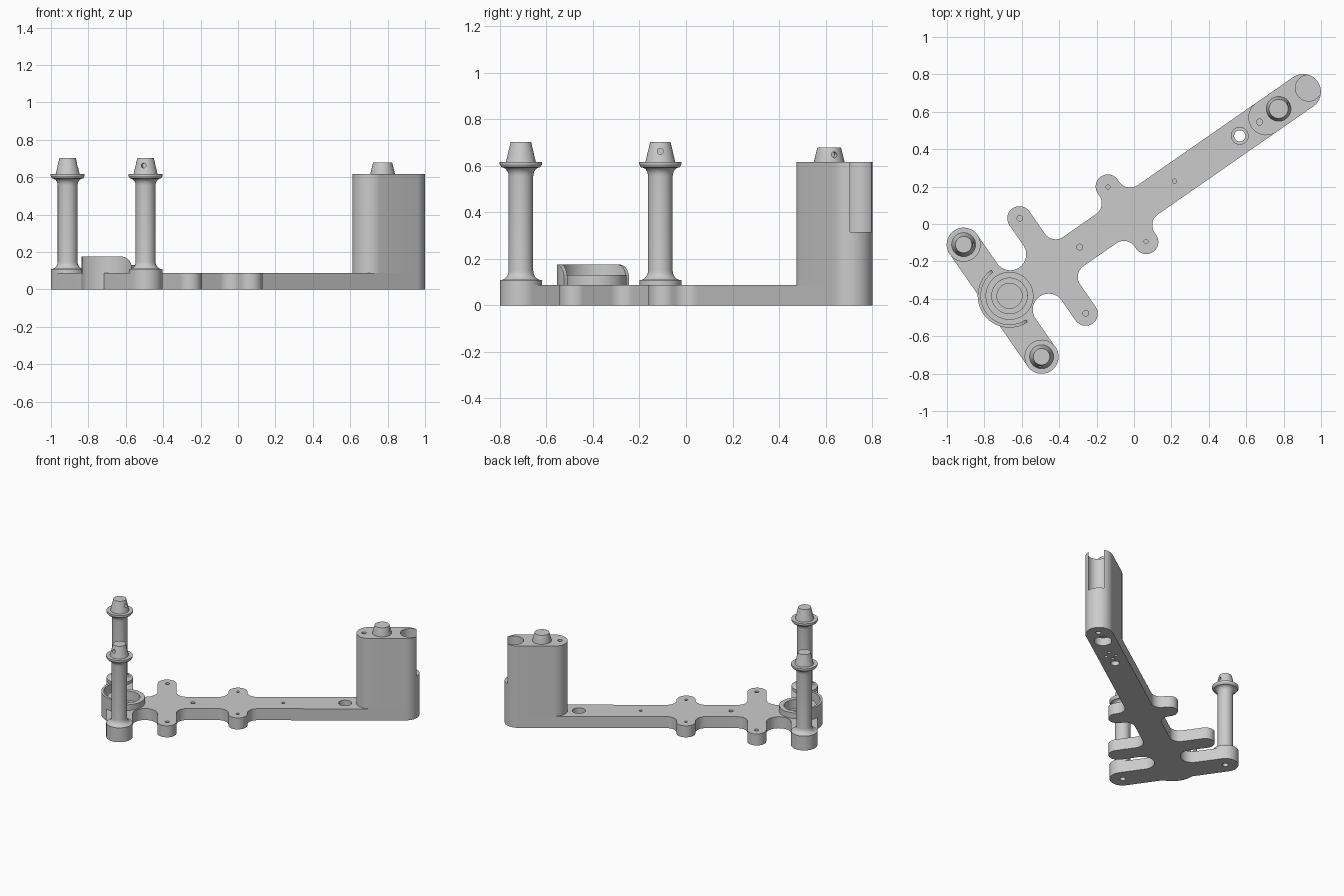
import bpy, bmesh
from math import sin, cos, pi, sqrt, radians
from mathutils import Matrix, Vector

if "Cube" in bpy.data.objects:
    bpy.data.objects.remove(bpy.data.objects["Cube"])

# The part is built along its own long axis, then turned into place
FRAME = Matrix.Translation((-0.7025, -0.41, 0)) @ Matrix.Rotation(radians(34.8), 4, 'Z')
PLATE_TOP, TOWER_TOP = 0.087, 0.617
CUP_U, CUP_R = 0.045, 0.17

grey = bpy.data.materials.new("plain_grey")
grey.use_nodes = True
grey.diffuse_color = (0.6, 0.6, 0.6, 1)
grey.node_tree.nodes["Principled BSDF"].inputs["Base Color"].default_value = (0.6, 0.6, 0.6, 1)


def lathe(bm, profile, u=0, v=0, z=0, turn=None, segs=48):
    """Revolve a closed (radius, height) profile about an upright or turned axis."""
    place = Matrix.Translation((u, v, z)) @ (turn or Matrix())
    rings = []
    for r, h in profile:
        if r == 0:
            rings.append([bm.verts.new(place @ Vector((0, 0, h)))] * segs)
        else:
            rings.append([bm.verts.new(place @ Vector((r * cos(2 * pi * i / segs),
                          r * sin(2 * pi * i / segs), h))) for i in range(segs)])
    for a, b in zip(rings, rings[1:]):
        for i in range(segs):
            j = (i + 1) % segs
            quad = list(dict.fromkeys([a[i], a[j], b[j], b[i]]))
            if len(quad) > 2:
                bm.faces.new(quad)


def drill(bm, u, v, r, z0, z1, segs=32, turn=None, z=0):
    lathe(bm, [(0, z0), (r, z0), (r, z1), (0, z1)], u, v, z, turn, segs)


def rounded(corners, steps=12):
    """Round right-angled corners given as (u, v, radius)."""
    out = []
    for i, (u, v, r) in enumerate(corners):
        p = Vector((u, v))
        before = Vector(corners[i - 1][:2]) - p
        after = Vector(corners[(i + 1) % len(corners)][:2]) - p
        d1, d2 = before.normalized(), after.normalized()
        for k in range(steps + 1 if r else 1):
            t = pi / 2 * k / steps
            q = p + r * (d1 * (1 - sin(t)) + d2 * (1 - cos(t)))
            if not out or (q - out[-1]).length > 1e-4:
                out.append(q)
    if (out[0] - out[-1]).length < 1e-4:
        out.pop()
    return out


def prism(bm, outline, z0, z1):
    low = [bm.verts.new((p.x, p.y, z0)) for p in outline]
    high = [bm.verts.new((p.x, p.y, z1)) for p in outline]
    bm.faces.new(low)
    bm.faces.new(high)
    for i in range(len(low)):
        bm.faces.new((low[i - 1], low[i], high[i], high[i - 1]))


def to_object(name, bm):
    bmesh.ops.recalc_face_normals(bm, faces=bm.faces)
    bm.transform(FRAME)
    mesh = bpy.data.meshes.new(name)
    bm.to_mesh(mesh)
    bm.free()
    ob = bpy.data.objects.new(name, mesh)
    bpy.context.collection.objects.link(ob)
    return ob


def finish(name, bm, cuts=None):
    """Make the object, subtract the cutters and shade it."""
    ob = to_object(name, bm)
    if cuts:
        cutter = to_object(name + "_cutter", cuts)
        cutter.hide_render = True
        mod = ob.modifiers.new("cut", 'BOOLEAN')
        mod.operation, mod.solver, mod.object = 'DIFFERENCE', 'EXACT', cutter
        graph = bpy.context.evaluated_depsgraph_get()
        mesh = bpy.data.meshes.new_from_object(ob.evaluated_get(graph))
        ob.modifiers.clear()
        ob.data = mesh
        bpy.data.objects.remove(cutter)
    ob.data.materials.clear()
    ob.data.materials.append(grey)
    bpy.ops.object.select_all(action='DESELECT')
    ob.select_set(True)
    bpy.context.view_layer.objects.active = ob
    bpy.ops.object.shade_smooth_by_angle(angle=radians(30))
    return ob


# Base plate: one side of the outline, mirrored, with the cup bulge at the near end
half = [(-0.09, 0.455, 0.09), (0.09, 0.455, 0.09),
        (0.09, 0.095, 0.084), (0.26, 0.095, 0.084),
        (0.26, 0.375, 0.065), (0.39, 0.375, 0.065), (0.39, 0.095, 0.07),
        (0.745, 0.095, 0.07), (0.745, 0.245, 0.065), (0.875, 0.245, 0.065),
        (0.875, 0.095, 0.07), (2.052, 0.095, 0.095)]
bulge = []
for k in range(17):
    a = pi + 0.653 - 2 * 0.653 * k / 16
    bulge.append((CUP_U + CUP_R * cos(a), CUP_R * sin(a), 0))
outline = rounded(half + [(u, -v, r) for u, v, r in reversed(half)] + bulge)
bm = bmesh.new()
prism(bm, outline, 0, PLATE_TOP)

cuts = bmesh.new()
for side in (-1, 1):
    drill(cuts, 0.327, side * 0.309, 0.015, 0.03, 0.1)
    drill(cuts, 0.81, side * 0.178, 0.011, 0.03, 0.1)
    drill(cuts, 0, side * 0.365, 0.02, -0.01, 0.05)
    drill(cuts, 1.65, side * 0.035, 0.012, -0.01, 0.04)
for u, r in ((0.502, 0.016), (1.12, 0.011)):
    drill(cuts, u, 0, r, 0.03, 0.1)
for u, r in ((1.61, 0.012), (1.70, 0.012), (1.86, 0.06), (1.98, 0.018)):
    drill(cuts, u, 0, r, -0.01, 0.06)
lathe(cuts, [(0, -0.01), (0.03, -0.01), (0.03, 0.03), (0.045, 0.03), (0.045, 0.1), (0, 0.1)], 1.544)
lathe(cuts, [(0, 0.04), (0.067, 0.04), (0.067, 0.06), (0.095, 0.06), (0.095, 0.1), (0, 0.1)], CUP_U)
finish("base_plate", bm, cuts)

# Raised ring inside the cup
bm = bmesh.new()
lathe(bm, [(0.095, 0.07), (0.128, 0.07), (0.128, 0.13), (0.095, 0.13), (0.095, 0.07)], CUP_U, segs=64)
bmesh.ops.remove_doubles(bm, verts=bm.verts, dist=1e-5)
finish("cup_ring", bm)

# Half-round cup wall, its top easing down at both ends
bm = bmesh.new()
sections, steps, ease = [], 64, 0.06
for k in range(steps + 1):
    t = k / steps
    a = pi / 2 + pi * (t * t * (3 - 2 * t))
    s = min(ease, CUP_R * min(a - pi / 2, 3 * pi / 2 - a))
    top = 0.175 - ease + sqrt(max(0, ease ** 2 - (ease - s) ** 2))
    sections.append([bm.verts.new((CUP_U + r * cos(a), r * sin(a), z)) for r, z in
                     ((CUP_R, 0.08), (CUP_R, top), (0.153, top), (0.153, 0.08))])
for a, b in zip(sections, sections[1:]):
    for i in range(4):
        bm.faces.new((a[i - 1], a[i], b[i], b[i - 1]))
bm.faces.new(sections[0])
bm.faces.new(sections[-1])
finish("cup_wall", bm)


def side_turn(u, v):
    return Vector((u, v, 0)).to_track_quat('Z', 'Y').to_matrix().to_4x4()


# Two posts with swept feet, flared collars and tapered tips
post = [(0, 0.08), (0.09, 0.08), (0.09, 0.108)]
post += [(0.09 - 0.037 * sin(pi / 2 * k / 6), 0.108 + 0.04 * (1 - cos(pi / 2 * k / 6))) for k in range(1, 7)]
post += [(0.053 + 0.03 * (1 - cos(pi / 2 * k / 6)), 0.555 + 0.038 * sin(pi / 2 * k / 6)) for k in range(7)]
post += [(0.091, 0.606), (0.091, TOWER_TOP), (0.064, TOWER_TOP), (0.044, 0.702), (0, 0.702)]
for name, side, way in (("front_post", -1, (-0.73, -0.7)), ("back_post", 1, (0.82, -0.57))):
    bm, cuts = bmesh.new(), bmesh.new()
    lathe(bm, post, 0, side * 0.365)
    drill(cuts, 0, side * 0.365, 0.013, 0.025, 0.1, 20, side_turn(*way), 0.662)
    finish(name, bm, cuts)

# Tower with a round groove down its outer end
bm, cuts = bmesh.new(), bmesh.new()
prism(bm, rounded([(1.621, -0.095, 0.095), (2.052, -0.095, 0.095),
                   (2.052, 0.095, 0.095), (1.621, 0.095, 0.095)]), PLATE_TOP, TOWER_TOP)
drill(cuts, 1.992, 0, 0.07, 0.315, 0.7, 64)
drill(cuts, 1.673, 0, 0.016, 0.5, 0.7)
finish("tower", bm, cuts)

# Tapered peg on the tower
bm, cuts = bmesh.new(), bmesh.new()
lathe(bm, [(0, 0.6), (0.066, 0.6), (0.066, TOWER_TOP), (0.051, 0.678), (0, 0.678)], 1.797)
drill(cuts, 1.797, 0, 0.013, 0.03, 0.1, 20, side_turn(1.05, -0.24), 0.647)
finish("tower_peg", bm, cuts)
